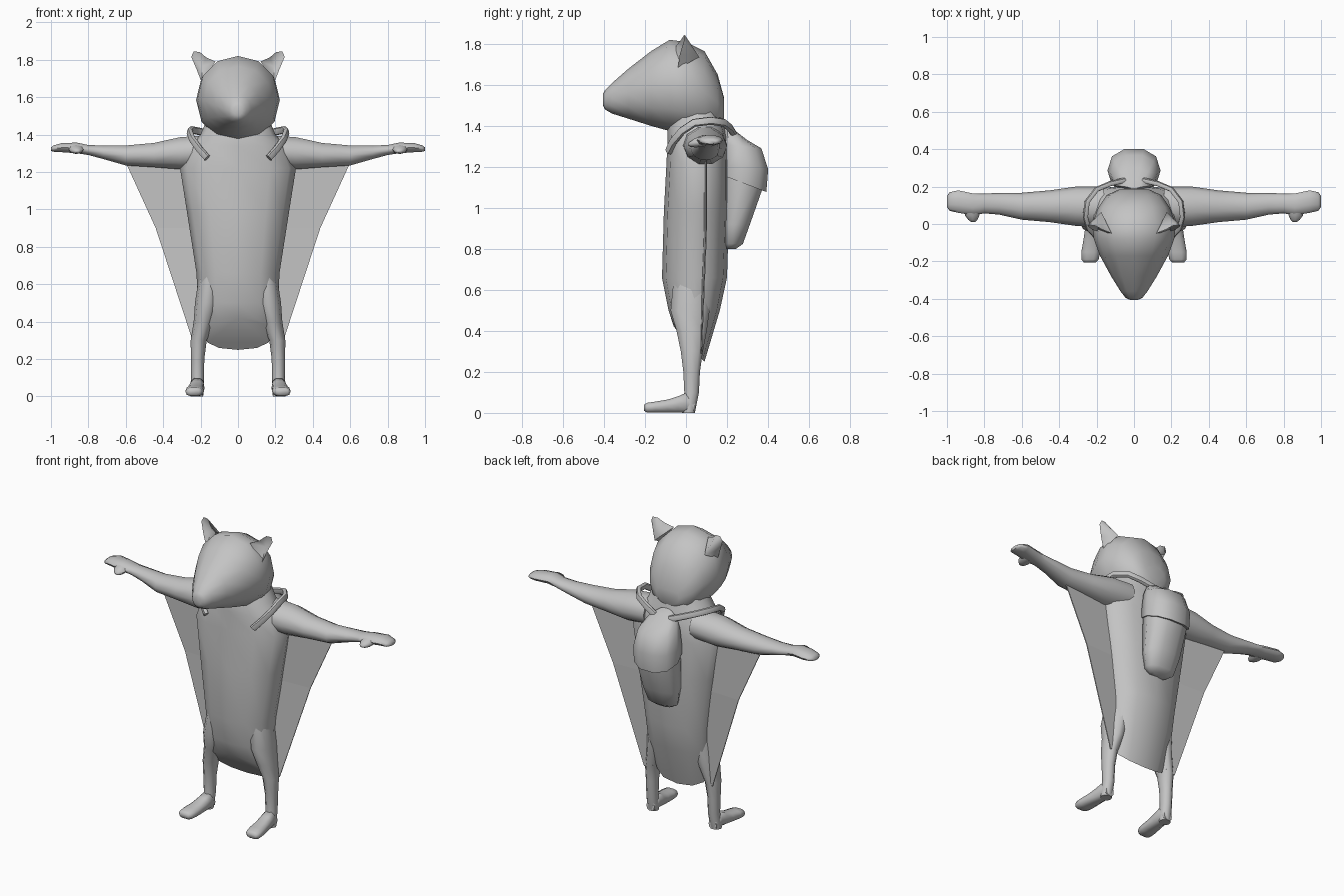
import bpy, bmesh, math
from mathutils import Vector

grey = bpy.data.materials.new("soft_grey")
grey.diffuse_color = (0.55, 0.55, 0.55, 1)


def finish(name, bm, angle=50, smooth=True):
    bmesh.ops.recalc_face_normals(bm, faces=bm.faces)
    me = bpy.data.meshes.new(name)
    bm.to_mesh(me)
    bm.free()
    me.materials.append(grey)
    ob = bpy.data.objects.new(name, me)
    bpy.context.collection.objects.link(ob)
    if smooth:
        bpy.ops.object.select_all(action='DESELECT')
        ob.select_set(True)
        bpy.context.view_layer.objects.active = ob
        bpy.ops.object.shade_smooth_by_angle(angle=math.radians(angle))
    return ob


def ring(c, u, v, n=12, p=2.2):
    """Superellipse ring around c with half axes u and v."""
    c, u, v = Vector(c), Vector(u), Vector(v)
    pts = []
    for i in range(n):
        a = 2 * math.pi * i / n
        ca, sa = math.cos(a), math.sin(a)
        pts.append(c + u * math.copysign(abs(ca) ** (2 / p), ca)
                   + v * math.copysign(abs(sa) ** (2 / p), sa))
    return pts


def loft(name, rings, angle=50):
    bm = bmesh.new()
    rows = [[bm.verts.new(p) for p in r] for r in rings]
    for a, b in zip(rows, rows[1:]):
        for i in range(len(a)):
            j = (i + 1) % len(a)
            bm.faces.new((a[i], a[j], b[j], b[i]))
    bm.faces.new(rows[0])
    bm.faces.new(rows[-1])
    return finish(name, bm, angle)


def flat_ring(z, y0, y1, hw, x=0, slope=0, n=12, p=2.3):
    """Horizontal ring, optionally dropping towards the back."""
    h = (y1 - y0) / 2
    return ring((x, (y0 + y1) / 2, z), (hw, 0, 0), (0, h, -slope * h), n, p)


def upright_ring(y, hw, z0, z1, x=0, n=12, p=2.1):
    return ring((x, y, (z0 + z1) / 2), (hw, 0, 0), (0, 0, (z1 - z0) / 2), n, p)


# Torso, with a sloping hem between the legs
loft("torso", [flat_ring(*r) for r in (
    (1.52, -0.05, 0.165, 0.15), (1.40, -0.09, 0.19, 0.20), (1.34, -0.09, 0.205, 0.26),
    (1.22, -0.095, 0.21, 0.31), (0.98, -0.108, 0.21, 0.272), (0.66, -0.117, 0.20, 0.222),
    (0.50, -0.085, 0.165, 0.215))]
    + [flat_ring(0.335, -0.06, 0.09, 0.185, 0, 1.15)], 60)

# Head with long tapering snout
loft("head", [upright_ring(*r) for r in (
    (0.185, 0.08, 1.42, 1.54), (0.155, 0.145, 1.38, 1.65), (0.09, 0.19, 1.36, 1.765),
    (0.0, 0.224, 1.36, 1.81), (-0.08, 0.215, 1.375, 1.82), (-0.17, 0.182, 1.40, 1.765),
    (-0.28, 0.122, 1.435, 1.68), (-0.36, 0.072, 1.46, 1.61), (-0.395, 0.045, 1.48, 1.575),
    (-0.405, 0.022, 1.50, 1.555))], 70)

for s, side in ((-1, "left"), (1, "right")):
    # Cupped ear: rim joined to an inner and a rear point
    bm = bmesh.new()
    rim = [bm.verts.new((s * x, y, z)) for x, y, z in (
        (0.195, -0.04, 1.68), (0.222, -0.03, 1.75), (0.25, -0.01, 1.815), (0.237, -0.005, 1.843),
        (0.205, -0.01, 1.842), (0.17, -0.03, 1.812), (0.12, -0.05, 1.79))]
    for tip in ((s * 0.19, 0.005, 1.765), (s * 0.175, 0.065, 1.735)):
        c = bm.verts.new(tip)
        for a, b in zip(rim, rim[1:] + rim[:1]):
            bm.faces.new((a, b, c))
    finish(side + "_ear", bm, 60)

    # Arm and hand
    loft(side + "_arm", [ring((s * x, y, z), (0, hy, 0), (0, 0, hz), 10, 2) for x, y, hy, z, hz in (
        (0.16, 0.09, 0.11, 1.31, 0.09), (0.31, 0.095, 0.105, 1.30, 0.09),
        (0.45, 0.095, 0.085, 1.29, 0.068), (0.60, 0.095, 0.072, 1.288, 0.056),
        (0.72, 0.108, 0.058, 1.305, 0.038), (0.80, 0.11, 0.053, 1.317, 0.028),
        (0.86, 0.105, 0.058, 1.328, 0.030), (0.94, 0.12, 0.060, 1.330, 0.026),
        (0.985, 0.12, 0.050, 1.325, 0.018), (1.0, 0.12, 0.030, 1.322, 0.010))], 60)
    loft(side + "_thumb", [ring((s * x, y, z), (w, 0, 0), (0, 0, w * 0.6), 8, 2) for x, y, z, w in (
        (0.865, 0.09, 1.325, 0.045), (0.865, 0.045, 1.318, 0.038),
        (0.862, 0.022, 1.312, 0.024), (0.86, 0.010, 1.31, 0.010))], 60)

    # Leg and foot
    loft(side + "_leg", [flat_ring(z, y0, y1, hw, s * x, 0, 10, 2) for z, y0, y1, hw, x in (
        (0.70, -0.06, 0.12, 0.06, 0.14), (0.50, -0.08, 0.12, 0.065, 0.165),
        (0.40, -0.05, 0.105, 0.055, 0.182), (0.30, -0.028, 0.085, 0.043, 0.21),
        (0.20, -0.015, 0.07, 0.036, 0.216), (0.10, -0.01, 0.065, 0.034, 0.216),
        (0.0, -0.02, 0.045, 0.034, 0.22))], 60)
    loft(side + "_foot", [
        upright_ring(y, hw, z0, z1, s * (0.218 - 0.09 * min(y, 0)), 10, 2.6) for y, hw, z0, z1 in (
            (0.045, 0.028, 0.0, 0.06), (0.0, 0.038, 0.0, 0.10), (-0.04, 0.042, 0.0, 0.082),
            (-0.09, 0.045, 0.0, 0.066), (-0.15, 0.05, 0.0, 0.056), (-0.19, 0.046, 0.0, 0.05),
            (-0.205, 0.032, 0.01, 0.04))], 60)

    # Thin gliding membrane from arm to leg
    bm = bmesh.new()
    inner = ((0.24, 0.09, 1.28), (0.22, 0.09, 0.90), (0.18, 0.07, 0.31))
    outer = ((0.60, 0.10, 1.25), (0.44, 0.10, 0.90), (0.24, 0.075, 0.29))
    rows = [[bm.verts.new((s * x, y, z)) for x, y, z in line] for line in (inner, outer)]
    for i in range(2):
        bm.faces.new((rows[0][i], rows[0][i + 1], rows[1][i + 1], rows[1][i]))
    ob = finish(side + "_membrane", bm, smooth=False)
    mod = ob.modifiers.new("thickness", 'SOLIDIFY')
    mod.thickness, mod.offset = 0.006, 0

    # Backpack strap over the shoulder
    path = [Vector((s * x, y, z)) for x, y, z in (
        (0.05, 0.235, 1.36), (0.13, 0.215, 1.39), (0.20, 0.185, 1.415), (0.25, 0.12, 1.425),
        (0.26, 0.04, 1.415), (0.245, -0.02, 1.375), (0.205, -0.065, 1.32), (0.165, -0.085, 1.275))]
    rings = []
    for i, p in enumerate(path):
        t = (path[min(i + 1, len(path) - 1)] - path[max(i - 1, 0)]).normalized()
        out = Vector((p.x, p.y - 0.06, 0.06))
        out = (out - t * out.dot(t)).normalized()
        rings.append(ring(p, out * 0.014, t.cross(out) * 0.02, 8, 2.6))
    loft(side + "_strap", rings, 50)

# Backpack bag
loft("backpack", [flat_ring(z, y0, y1, hw, 0, 0, 10) for z, y0, y1, hw in (
    (0.80, 0.185, 0.245, 0.06), (0.825, 0.175, 0.28, 0.10), (0.92, 0.17, 0.315, 0.122),
    (1.10, 0.17, 0.38, 0.132), (1.20, 0.17, 0.385, 0.13))], 45)

# Backpack flap with a sloping lower lip
loft("backpack_flap", [flat_ring(z, y0, y1, hw, 0, k, 10) for z, y0, y1, hw, k in (
    (1.12, 0.165, 0.397, 0.140, 0.38), (1.20, 0.165, 0.406, 0.142, 0.1),
    (1.30, 0.17, 0.372, 0.125, 0.1), (1.355, 0.18, 0.30, 0.09, 0.4),
    (1.39, 0.19, 0.235, 0.045, 0.4))], 45)
